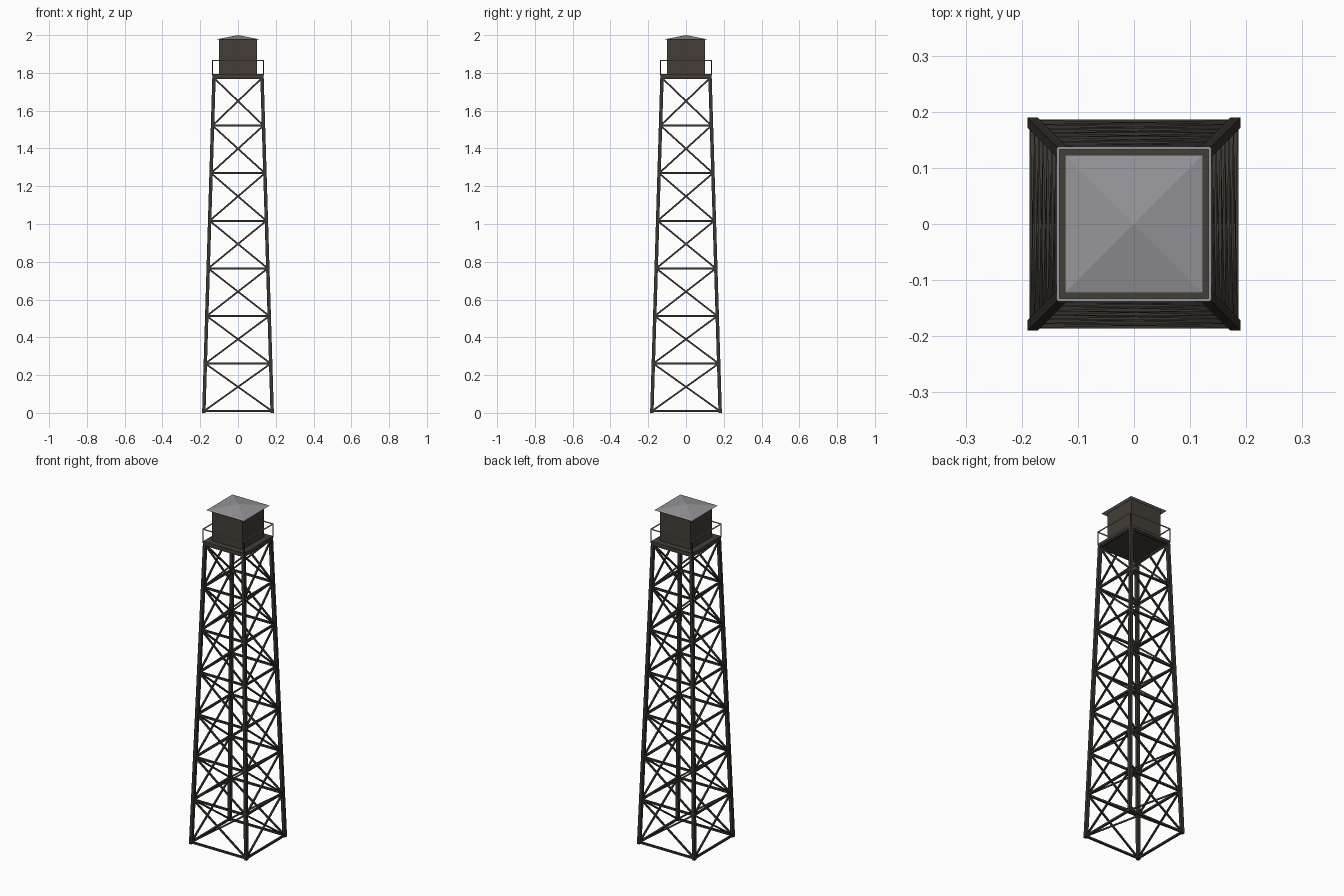
import bpy, bmesh, math
from mathutils import Vector, Matrix

if "Cube" in bpy.data.objects:
    bpy.data.objects.remove(bpy.data.objects["Cube"])

def material(name, rgb):
    m = bpy.data.materials.new(name)
    m.diffuse_color = (*rgb, 1)
    m.use_nodes = True
    m.node_tree.nodes["Principled BSDF"].inputs["Base Color"].default_value = m.diffuse_color
    return m

timber = material("dark timber", (0.042, 0.036, 0.029))
cabin_brown = material("cabin brown", (0.056, 0.047, 0.036))
grey = material("grey metal", (0.30, 0.30, 0.32))

def finish(bm, name, mat):
    bmesh.ops.recalc_face_normals(bm, faces=bm.faces)
    me = bpy.data.meshes.new(name)
    bm.to_mesh(me)
    bm.free()
    me.materials.append(mat)
    ob = bpy.data.objects.new(name, me)
    bpy.context.collection.objects.link(ob)
    return ob

def frustum(bm, c0, h0, c1, h1):
    """Square prism between two level squares (centre, half width)."""
    signs = ((-1, -1), (1, -1), (1, 1), (-1, 1))
    lo = [bm.verts.new((c0[0] + h0 * a, c0[1] + h0 * b, c0[2])) for a, b in signs]
    hi = [bm.verts.new((c1[0] + h1 * a, c1[1] + h1 * b, c1[2])) for a, b in signs]
    bm.faces.new(lo[::-1])
    bm.faces.new(hi)
    for i in range(4):
        j = (i + 1) % 4
        bm.faces.new((lo[i], lo[j], hi[j], hi[i]))

def beam(bm, a, b, t):
    """Square bar of thickness t from a to b."""
    a, b = Vector(a), Vector(b)
    d = b - a
    x = d.normalized()
    up = Vector((0, 0, 1)) if abs(x.z) < 0.99 else Vector((0, 1, 0))
    y = up.cross(x).normalized()
    z = x.cross(y)
    m = Matrix((x * d.length, y * t, z * t)).transposed().to_4x4()
    m.translation = (a + b) / 2
    bmesh.ops.create_cube(bm, size=1, matrix=m)

BASE, TOP, DECK_Z, BAYS = 0.181, 0.127, 1.78, 7
CORNERS = ((-1, -1), (1, -1), (1, 1), (-1, 1))

def half(z):
    return BASE + (TOP - BASE) * z / DECK_Z

def corner(i, z):
    a, b = CORNERS[i % 4]
    return (a * half(z), b * half(z), z)

# four tapering corner legs
bm = bmesh.new()
for i in range(4):
    frustum(bm, corner(i, 0), 0.009, corner(i, DECK_Z), 0.009)
finish(bm, "tower_legs", timber)

# level girts and crossed braces on each side
girts, braces = bmesh.new(), bmesh.new()
levels = [0.009 + (DECK_Z - 0.016) * k / BAYS for k in range(BAYS + 1)]
for i in range(4):
    for z in levels:
        beam(girts, corner(i, z), corner(i + 1, z), 0.011)
    for z0, z1 in zip(levels, levels[1:]):
        beam(braces, corner(i, z0), corner(i + 1, z1), 0.009)
        beam(braces, corner(i + 1, z0), corner(i, z1), 0.009)
finish(girts, "side_girts", timber)
finish(braces, "cross_braces", timber)

# deck
bm = bmesh.new()
frustum(bm, (0, 0, 1.777), 0.136, (0, 0, 1.793), 0.136)
finish(bm, "deck", cabin_brown)

# cabin
bm = bmesh.new()
frustum(bm, (0, 0, 1.793), 0.1, (0, 0, 1.98), 0.1)
finish(bm, "cabin", cabin_brown)

# hipped roof
bm = bmesh.new()
bmesh.ops.create_cone(bm, cap_ends=True, segments=4, radius1=0.123 * math.sqrt(2),
                      radius2=0, depth=0.024,
                      matrix=Matrix.Translation((0, 0, 1.988)) @ Matrix.Rotation(math.pi / 4, 4, 'Z'))
finish(bm, "roof", grey)

# railing around the deck
posts, rails = bmesh.new(), bmesh.new()
R, RZ = 0.1355, 1.865
for i in range(4):
    (a, b), (c, d) = CORNERS[i], CORNERS[(i + 1) % 4]
    beam(posts, (a * R, b * R, 1.785), (a * R, b * R, RZ), 0.005)
    beam(rails, (a * R, b * R, RZ), (c * R, d * R, RZ), 0.005)
finish(posts, "rail_posts", timber)
finish(rails, "top_rails", grey)
